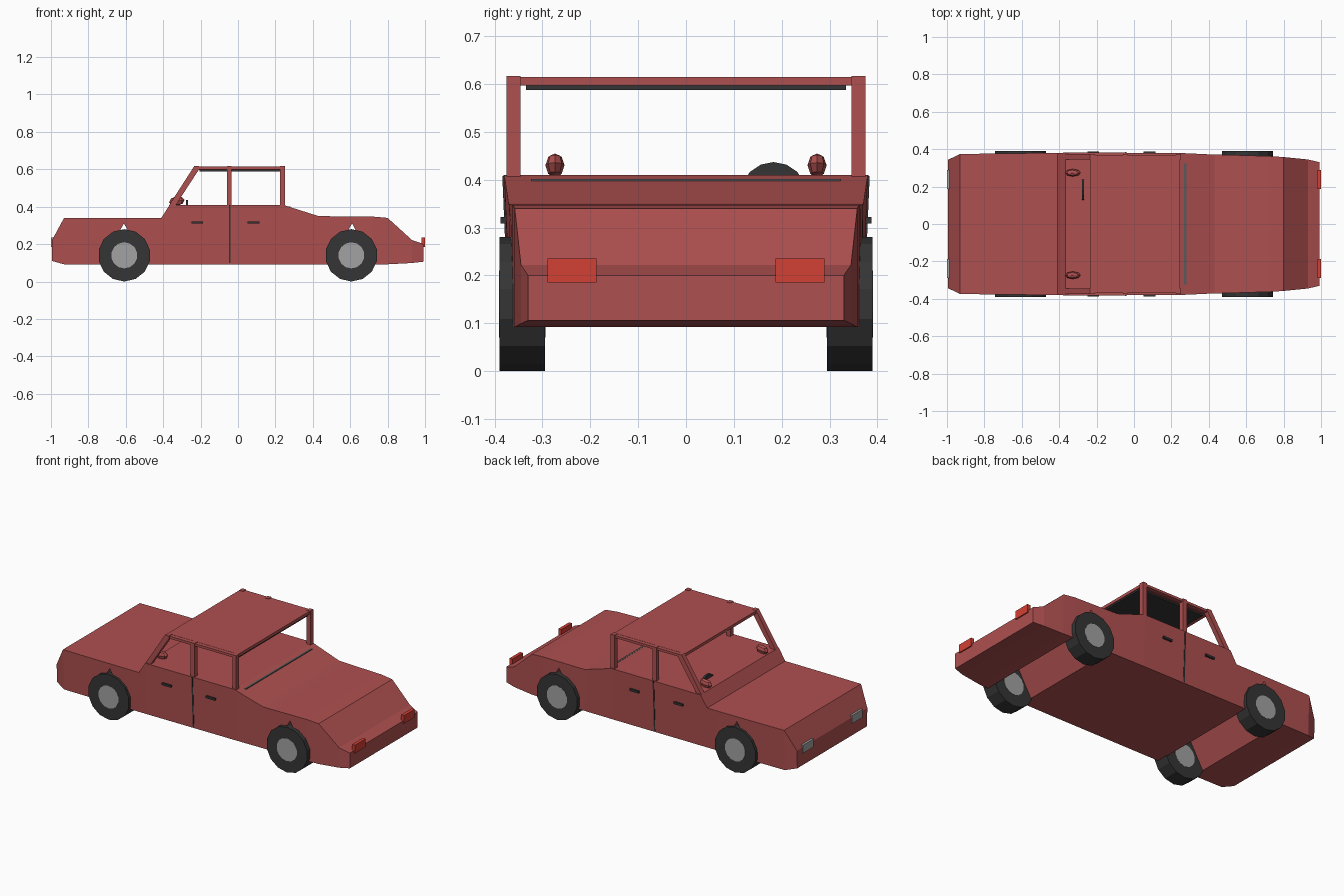
import bpy, bmesh, math
from mathutils import Matrix

if "Cube" in bpy.data.objects:
    bpy.data.objects.remove(bpy.data.objects["Cube"])


def material(name, rgb):
    m = bpy.data.materials.new(name)
    m.diffuse_color = (*rgb, 1)
    m.use_nodes = True
    m.node_tree.nodes["Principled BSDF"].inputs["Base Color"].default_value = m.diffuse_color
    return m


PAINT = material("red_paint", (0.43, 0.08, 0.08))
LAMP = material("tail_red", (0.65, 0.05, 0.035))
DARK = material("dark_rubber", (0.035, 0.035, 0.035))
TRIM = material("grey_trim", (0.1, 0.1, 0.1))
METAL = material("light_metal", (0.36, 0.36, 0.36))


def finish(name, bm, mat):
    bmesh.ops.recalc_face_normals(bm, faces=bm.faces[:])
    me = bpy.data.meshes.new(name)
    bm.to_mesh(me)
    bm.free()
    ob = bpy.data.objects.new(name, me)
    bpy.context.collection.objects.link(ob)
    me.materials.append(mat)
    return ob


def loft(name, rings, mat):
    """Skin a list of equal-length closed rings and cap both ends."""
    bm = bmesh.new()
    vs = [[bm.verts.new(p) for p in r] for r in rings]
    n = len(vs[0])
    for a, b in zip(vs, vs[1:]):
        for i in range(n):
            j = (i + 1) % n
            bm.faces.new((a[i], a[j], b[j], b[i]))
    bm.faces.new(vs[0])
    bm.faces.new(vs[-1])
    return finish(name, bm, mat)


def prism(name, profile, y0, y1, mat):
    """Extrude an x-z profile across y."""
    return loft(name, [[(x, y, z) for x, z in profile] for y in (y0, y1)], mat)


def box(name, x0, x1, y0, y1, z0, z1, mat):
    return prism(name, [(x0, z0), (x1, z0), (x1, z1), (x0, z1)], y0, y1, mat)


def disc(name, centre, radius, depth, sides, axis, mat):
    bm = bmesh.new()
    turn = Matrix.Rotation(math.pi / 2, 4, axis)
    bmesh.ops.create_cone(bm, cap_ends=True, segments=sides, radius1=radius,
                          radius2=radius, depth=depth,
                          matrix=Matrix.Translation(centre) @ turn)
    return finish(name, bm, mat)


# Body: stations along x (x, bottom z, top z, bottom half width, top half width),
# with the pointed wheel arches running right through
stations = [
    (-0.995, 0.11, 0.22, 0.338, 0.343),
    (-0.93, 0.092, 0.34, 0.366, 0.374),
    (-0.735, 0.092, 0.34, 0.368, 0.377),
    (-0.61, 0.31, 0.34, 0.377, 0.378),
    (-0.485, 0.092, 0.34, 0.369, 0.379),
    (-0.41, 0.092, 0.34, 0.369, 0.379),
    (-0.365, 0.092, 0.41, 0.369, 0.382),
    (0.24, 0.092, 0.41, 0.368, 0.38),
    (0.43, 0.092, 0.35, 0.366, 0.371),
    (0.485, 0.092, 0.349, 0.365, 0.37),
    (0.61, 0.31, 0.348, 0.366, 0.366),
    (0.72, 0.11, 0.347, 0.363, 0.363),
    (0.735, 0.092, 0.346, 0.362, 0.362),
    (0.80, 0.092, 0.34, 0.358, 0.358),
    (0.93, 0.099, 0.222, 0.345, 0.345),
    (0.993, 0.106, 0.20, 0.33, 0.33),
]
loft("body", [[(x, -wb, zb), (x, wb, zb), (x, wt, zt), (x, -wt, zt)]
              for x, zb, zt, wb, wt in stations], PAINT)

# Roof panel with dark lining
box("roof", -0.235, 0.245, -0.346, 0.346, 0.597, 0.615, PAINT)
box("roof_lining", -0.205, 0.24, -0.335, 0.335, 0.588, 0.598, DARK)

# Rear window trim and steering wheel
box("rear_window_trim", 0.268, 0.28, -0.323, 0.323, 0.39, 0.402, TRIM)
disc("steering_wheel", (-0.272, 0.183, 0.367), 0.07, 0.012, 16, 'Y', DARK)

for s, side in ((-1, "right"), (1, "left")):
    # Roof rail and three pillars
    box(f"roof_rail_{side}", -0.23, 0.245, s * 0.345, s * 0.37, 0.599, 0.614, PAINT)
    prism(f"front_pillar_{side}",
          [(-0.37, 0.405), (-0.335, 0.405), (-0.208, 0.6), (-0.208, 0.617), (-0.234, 0.617)],
          s * 0.346, s * 0.375, PAINT)
    box(f"middle_pillar_{side}", -0.06, -0.034, s * 0.346, s * 0.375, 0.4, 0.617, PAINT)
    box(f"rear_pillar_{side}", 0.224, 0.25, s * 0.346, s * 0.375, 0.4, 0.617, PAINT)

    # Door seam and handles
    loft(f"door_seam_{side}",
         [[(x, s * 0.36, 0.1), (x, s * 0.371, 0.1), (x, s * 0.384, 0.408), (x, s * 0.36, 0.408)]
          for x in (-0.049, -0.041)], DARK)
    for x, tag in ((-0.217, "front"), (0.083, "rear")):
        box(f"{tag}_door_handle_{side}", x - 0.031, x + 0.031,
            s * 0.37, s * 0.388, 0.309, 0.322, DARK)

    # Head and tail lamps
    box(f"headlight_{side}", -1.0, -0.97, s * 0.187, s * 0.29, 0.185, 0.235, METAL)
    box(f"tail_light_{side}", 0.98, 1.0, s * 0.187, s * 0.29, 0.185, 0.235, LAMP)

    # Faceted mirror
    bm = bmesh.new()
    bmesh.ops.create_uvsphere(
        bm, u_segments=8, v_segments=4, radius=1,
        matrix=Matrix.Translation((-0.327, s * 0.274, 0.43))
        @ Matrix.Rotation(math.radians(-8), 4, 'Y')
        @ Matrix.Diagonal((0.042, 0.02, 0.025, 1)))
    finish(f"mirror_{side}", bm, PAINT)

    # Wheels
    for x, tag in ((-0.608, "front"), (0.606, "rear")):
        c = (x, s * 0.342, 0.14)
        disc(f"{tag}_tyre_{side}", c, 0.14, 0.095, 14, 'X', DARK)
        disc(f"{tag}_hub_{side}", c, 0.07, 0.097, 14, 'X', METAL)
